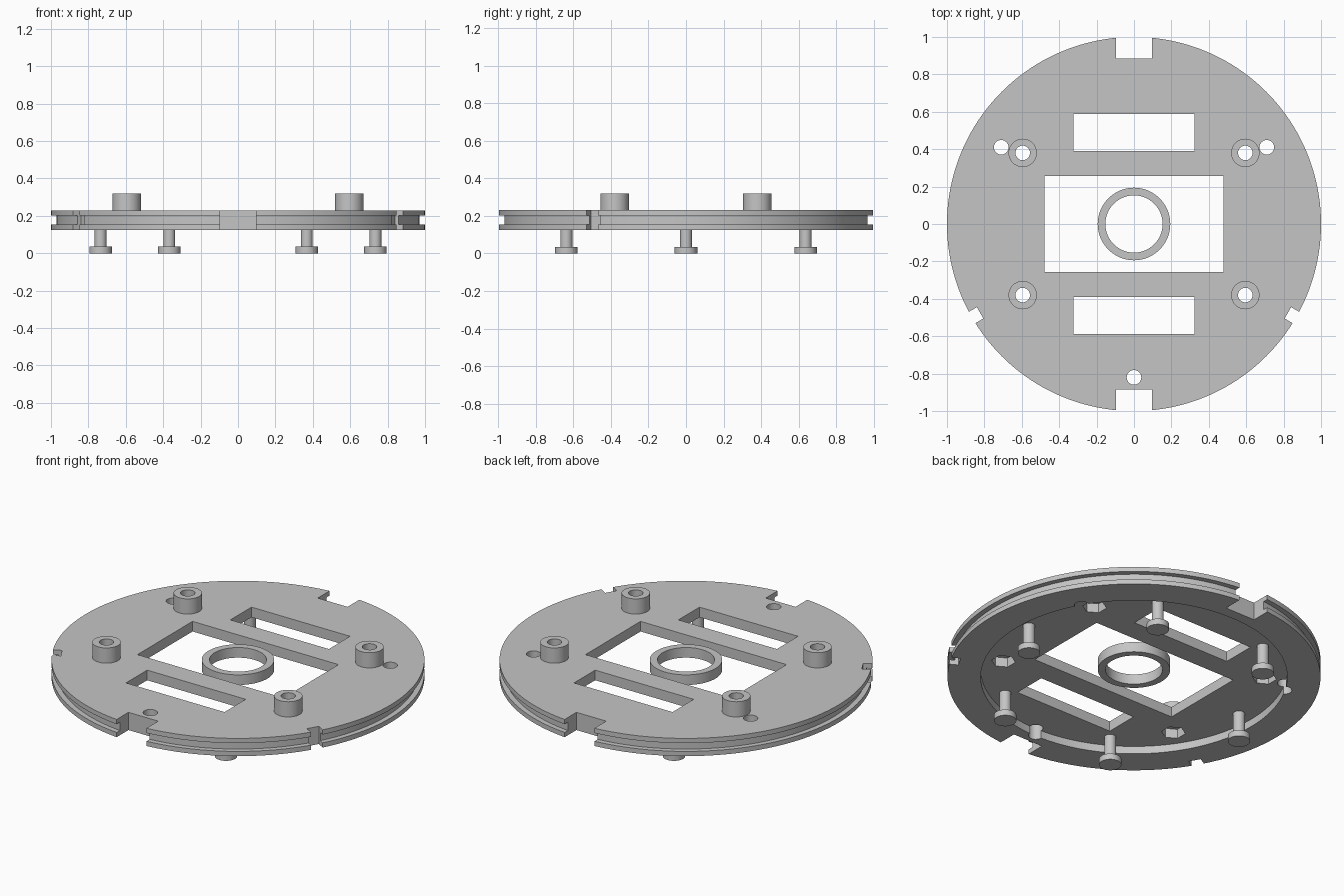
import bpy, bmesh
from math import pi, cos, sin, radians
from mathutils import Matrix

cube = bpy.data.objects.get("Cube")
if cube:
    bpy.data.objects.remove(cube, do_unlink=True)

grey = bpy.data.materials.new("light_grey_plastic")
grey.use_nodes = True
colour = (0.56, 0.56, 0.56, 1)
grey.diffuse_color = colour
grey.node_tree.nodes["Principled BSDF"].inputs["Base Color"].default_value = colour

# Key heights
HEAD, RIM, FLOOR, TOP, POST = 0.035, 0.125, 0.17, 0.23, 0.32


def finish(name, bm):
    bmesh.ops.recalc_face_normals(bm, faces=bm.faces)
    mesh = bpy.data.meshes.new(name)
    bm.to_mesh(mesh)
    bm.free()
    mesh.materials.append(grey)
    obj = bpy.data.objects.new(name, mesh)
    bpy.context.collection.objects.link(obj)
    return obj


def lathe(name, profile, sides, x=0, y=0, closed=False):
    """Turn a (radius, z) profile round a vertical axis at x, y."""
    bm = bmesh.new()
    rings = []
    for r, z in profile:
        if r == 0:
            rings.append([bm.verts.new((x, y, z))] * sides)
        else:
            rings.append([bm.verts.new((x + r * cos(2 * pi * i / sides),
                                        y + r * sin(2 * pi * i / sides), z))
                          for i in range(sides)])
    pairs = list(zip(rings, rings[1:]))
    if closed:
        pairs.append((rings[-1], rings[0]))
    for a, b in pairs:
        for i in range(sides):
            j = (i + 1) % sides
            bm.faces.new(dict.fromkeys((a[i], a[j], b[j], b[i])))
    return finish(name, bm)


def add_box(bm, x, y, w, d, turn=0):
    m = (Matrix.Rotation(turn, 4, 'Z') @ Matrix.Translation((x, y, FLOOR))
         @ Matrix.Diagonal((w, d, 1, 1)))
    bmesh.ops.create_cube(bm, size=1, matrix=m)


def add_prism(bm, x, y, r, z0, z1, sides):
    bmesh.ops.create_cone(bm, cap_ends=True, segments=sides, radius1=r, radius2=r,
                          depth=z1 - z0, matrix=Matrix.Translation((x, y, (z0 + z1) / 2)))


def cut(obj, cutters):
    for c in cutters:
        mod = obj.modifiers.new("cut", 'BOOLEAN')
        mod.operation, mod.solver, mod.object = 'DIFFERENCE', 'EXACT', c
    bpy.context.view_layer.update()
    graph = bpy.context.evaluated_depsgraph_get()
    mesh = bpy.data.meshes.new_from_object(obj.evaluated_get(graph))
    obj.modifiers.clear()
    obj.data = mesh


post_spots = [(sx * 0.595, sy * 0.38) for sx in (-1, 1) for sy in (-1, 1)]

# Cutter for windows, rim notches and round holes
bm = bmesh.new()
add_box(bm, 0, 0, 0.956, 0.515)
for s in (-1, 1):
    add_box(bm, 0, s * 0.488, 0.645, 0.198)
    add_box(bm, 0, s * 0.985, 0.195, 0.2)
for angle in (210, 330):
    add_box(bm, 1.0, 0, 0.1, 0.07, radians(angle))
for angle in (30, 150, 270):
    add_prism(bm, 0.82 * cos(radians(angle)), 0.82 * sin(radians(angle)), 0.039, 0, 0.5, 32)
for x, y in post_spots:
    add_prism(bm, x, y, 0.039, 0, 0.5, 32)
openings = finish("openings_cutter", bm)

# Cutter for the hexagonal nut pockets
bm = bmesh.new()
for x, y in post_spots:
    add_prism(bm, x, y, 0.065, 0.1, 0.225, 6)
pockets = finish("nut_pocket_cutter", bm)

# Round plate with grooved edge and recessed underside
plate = lathe("base_plate", [(0, FLOOR), (0.822, FLOOR), (0.822, RIM), (1, RIM),
                             (1, 0.153), (0.97, 0.153), (0.97, 0.202), (1, 0.202),
                             (1, TOP), (0, TOP)], 160)
cut(plate, [openings, pockets])
for c in (openings, pockets):
    bpy.data.objects.remove(c, do_unlink=True)
parts = [plate]

# Loose centre ring
parts.append(lathe("centre_ring", [(0.153, FLOOR), (0.194, FLOOR), (0.194, TOP), (0.153, TOP)],
                   96, closed=True))

# Hollow posts on top
for i, (x, y) in enumerate(post_spots):
    parts.append(lathe(f"post_{i + 1}", [(0.039, TOP), (0.076, TOP), (0.076, POST), (0.039, POST)],
                       32, x, y, closed=True))

# Headed pegs below
for i in range(6):
    a = i * pi / 3
    parts.append(lathe(f"peg_{i + 1}", [(0, 0), (0.06, 0), (0.06, HEAD), (0.032, HEAD),
                                        (0.032, FLOOR + 0.01), (0, FLOOR + 0.01)],
                       32, 0.735 * cos(a), 0.735 * sin(a)))

bpy.ops.object.select_all(action='DESELECT')
for p in parts:
    p.select_set(True)
bpy.context.view_layer.objects.active = plate
bpy.ops.object.shade_smooth_by_angle(angle=radians(30))
